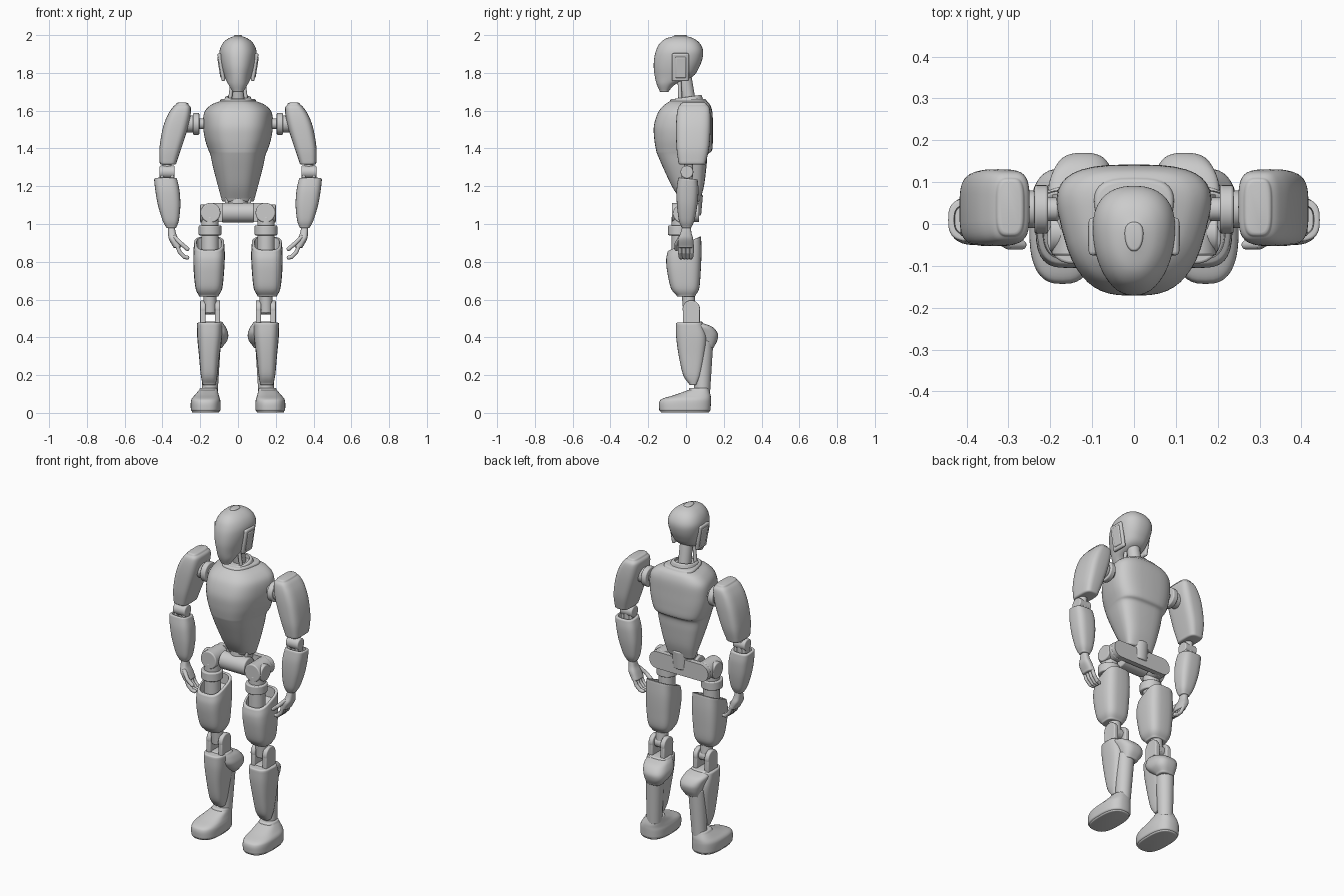
import bpy, bmesh
from math import sin, cos, pi, radians, copysign
from mathutils import Vector, Matrix

default_cube = bpy.data.objects.get("Cube")
if default_cube:
    bpy.data.objects.remove(default_cube, do_unlink=True)

grey = bpy.data.materials.new("light_grey")
grey.use_nodes = True
colour = (0.6, 0.6, 0.6, 1)
grey.diffuse_color = colour
grey.node_tree.nodes["Principled BSDF"].inputs["Base Color"].default_value = colour


def finish(name, bm, mirror=True, bevel=0):
    """Turn a bmesh in world coordinates into a shaded, optionally mirrored object."""
    bmesh.ops.recalc_face_normals(bm, faces=bm.faces)
    mesh = bpy.data.meshes.new(name)
    bm.to_mesh(mesh)
    bm.free()
    mesh.materials.append(grey)
    obj = bpy.data.objects.new(name, mesh)
    bpy.context.collection.objects.link(obj)
    bpy.ops.object.select_all(action='DESELECT')
    obj.select_set(True)
    bpy.context.view_layer.objects.active = obj
    bpy.ops.object.shade_smooth_by_angle(angle=radians(40))
    if bevel:
        mod = obj.modifiers.new("rounded_edges", 'BEVEL')
        mod.width, mod.segments = bevel, 3
        mod.limit_method, mod.angle_limit = 'ANGLE', radians(40)
    if mirror:
        obj.modifiers.new("other_side", 'MIRROR')
    return obj


def spline(a, b, c, d, t):
    """Smooth interpolation from b to c."""
    return b + t * ((c - a) / 2 + t * (a - 2.5 * b + 2 * c - d / 2 + t * (3 * (b - c) + d - a) / 2))


def loft(name, sections, power=2.8, taper=0, rounding=.012, hollow=0, mirror=True, sides=40, steps=5):
    """Skin rounded sections (z, x0, x1, y0, y1, tilt); taper narrows the front."""
    keys = [tuple(s) + (0,) * (6 - len(s)) for s in sections]
    padded = [keys[0]] + keys + [keys[-1]]
    rows = []
    for i in range(len(keys) - 1):
        for k in range(steps):
            rows.append([spline(*values, k / steps) for values in zip(*padded[i:i + 4])])
    rows.append(list(keys[-1]))

    def shrunk(row, amount, rise):
        z, x0, x1, y0, y1, tilt = row
        return [z + rise, x0 + amount, x1 - amount, y0 + amount, y1 - amount, tilt]

    def lip(row, direction):
        angles = [radians(a) for a in (30, 60, 90)]
        return [shrunk(row, rounding * (1 - cos(a)), direction * rounding * sin(a)) for a in angles]

    top = lip(rows[-1], 1)
    if hollow:
        top += [shrunk(top[-1], .008, 0), shrunk(top[-1], .01, -hollow)]
    rows = lip(rows[0], -1)[::-1] + rows + top
    bm = bmesh.new()
    rings = []
    for z, x0, x1, y0, y1, tilt in rows:
        ring = []
        for k in range(sides):
            c, s = cos(2 * pi * k / sides), sin(2 * pi * k / sides)
            u, v = (copysign(abs(w) ** (2 / power), w) for w in (c, s))
            x = (x0 + x1) / 2 + (x1 - x0) / 2 * u * (1 - taper * (1 - v) / 2)
            dy = (y1 - y0) / 2 * v
            ring.append(bm.verts.new((x, (y0 + y1) / 2 + dy, z + tilt * dy)))
        rings.append(ring)
    for low, high in zip(rings, rings[1:]):
        for k in range(sides):
            n = (k + 1) % sides
            bm.faces.new((low[k], low[n], high[n], high[k]))
    bm.faces.new(rings[0])
    bm.faces.new(rings[-1])
    return finish(name, bm, mirror)


def centred(rows):
    return [(z, -w, w, y0, y1) for z, w, y0, y1 in rows]


def rod(name, start, end, radius, end_radius=None, mirror=True, bevel=.006):
    """Cylinder or cone between two points."""
    a, b = Vector(start), Vector(end)
    turn = (b - a).to_track_quat('Z', 'Y').to_matrix().to_4x4()
    bm = bmesh.new()
    bmesh.ops.create_cone(bm, cap_ends=True, segments=28, radius1=radius, radius2=end_radius or radius,
                          depth=(b - a).length, matrix=Matrix.Translation((a + b) / 2) @ turn)
    return finish(name, bm, mirror, bevel)


def box(name, place, size, bevel, tilt=0, mirror=True):
    bm = bmesh.new()
    shape = Matrix.Translation(place) @ Matrix.Rotation(tilt, 4, 'Y') @ Matrix.Diagonal((*size, 1))
    bmesh.ops.create_cube(bm, size=1, matrix=shape)
    return finish(name, bm, mirror, bevel)


def finger(name, points, radius):
    """Chain of rods with ball knuckles."""
    for a, b in zip(points, points[1:]):
        rod(name + "_bone", a, b, radius, bevel=0)
    for p in points:
        bm = bmesh.new()
        bmesh.ops.create_uvsphere(bm, u_segments=14, v_segments=8, radius=radius, matrix=Matrix.Translation(p))
        finish(name + "_knuckle", bm)


# Head, ear panels and neck
loft("head", centred([(1.705, .035, -.14, -.09), (1.74, .058, -.155, -.055), (1.78, .08, -.165, .035),
                      (1.83, .098, -.171, .07), (1.88, .109, -.168, .088), (1.92, .109, -.158, .09),
                      (1.955, .092, -.14, .074), (1.98, .062, -.11, .045), (1.994, .025, -.065, .005)]),
     power=2.3, taper=.25, rounding=.006, mirror=False)
box("ear_panel", (.088, -.03, 1.83), (.02, .09, .15), .009, radians(9))
box("ear_inset", (.092, -.028, 1.83), (.02, .06, .115), .008, radians(9))
rod("neck", (0, .02, 1.62), (0, -.01, 1.80), .036, mirror=False)
rod("neck_piston", (.045, -.03, 1.64), (.028, -.035, 1.77), .01)
loft("collar", [(1.63, -.09, .09, -.085, .095, .15), (1.665, -.07, .07, -.07, .085, .15)],
     power=2.2, rounding=.008, hollow=.02, mirror=False)

# Torso: chest over a narrower waist
loft("torso", centred([(1.13, .1, -.03, .075), (1.2, .122, -.075, .095), (1.3, .152, -.122, .108),
                       (1.365, .168, -.15, .115), (1.39, .18, -.158, .138), (1.45, .202, -.168, .142),
                       (1.52, .213, -.17, .142), (1.59, .206, -.148, .14), (1.63, .165, -.115, .128),
                       (1.65, .11, -.085, .11)]),
     power=3, taper=.38, mirror=False)
rod("waist_column", (0, .02, 1.05), (0, .03, 1.16), .06, mirror=False)
box("waist_bracket", (.06, .02, 1.115), (.02, .07, .05), .006)

# Pelvis: cross tube, back plate with round ends, hip joints
rod("pelvis_tube", (-.085, -.015, 1.06), (.085, -.015, 1.06), .052, mirror=False)
box("pelvis_plate", (0, .055, 1.06), (.39, .03, .1), 0, mirror=False)
plate = bpy.context.object
bm = bmesh.new()
bm.from_mesh(plate.data)
ends = [e for e in bm.edges if abs(e.verts[0].co.y - e.verts[1].co.y) > .01]
bmesh.ops.bevel(bm, geom=ends, offset=.049, segments=10, profile=.5, affect='EDGES')
bm.to_mesh(plate.data)
bm.free()
rod("hip_motor", (.145, -.075, 1.06), (.145, .045, 1.06), .052)
rod("hip_side_cap", (.15, -.02, 1.055), (.2, -.02, 1.055), .048)
rod("hip_post", (.148, -.03, .84), (.148, -.03, 1.04), .046)
rod("hip_band", (.148, -.035, .94), (.148, -.035, .992), .06)

# Legs
loft("thigh", [(.622, .1, .21, -.05, .05), (.66, .08, .228, -.08, .07), (.75, .07, .238, -.1, .078),
               (.83, .066, .24, -.105, .082, .2), (.89, .07, .236, -.098, .08, .45)],
     power=3.2, taper=.1, rounding=.006, hollow=.06)
rod("knee_link", (.148, .02, .53), (.148, .01, .64), .034)
rod("knee_axle", (.095, .025, .55), (.2, .025, .55), .03)
for x in (.108, .186):
    rod("knee_cheek_round", (x - .014, .028, .55), (x + .014, .028, .55), .046)
    box("knee_cheek", (x, .028, .5), (.028, .09, .1), .006)
loft("shin", [(.155, .115, .19, .015, .06), (.2, .106, .2, -.015, .08), (.3, .094, .21, -.038, .1),
              (.4, .08, .22, -.052, .11), (.47, .078, .222, -.054, .09)],
     power=3, taper=.15, rounding=.008)
loft("calf_pad", [(.352, .08, .175, .07, .15), (.385, .056, .185, .03, .166), (.42, .052, .195, 0, .168),
                  (.455, .065, .205, -.01, .14), (.475, .08, .2, -.01, .09)], rounding=.008)
rod("calf_post", (.15, .085, .1), (.14, .095, .38), .042, .05)
loft("foot", [(.018, .092, .25, -.142, .13), (.055, .092, .25, -.142, .132), (.075, .096, .245, -.125, .132),
              (.095, .102, .228, -.06, .13), (.122, .108, .205, .015, .122)], power=2.7, rounding=.01)
loft("sole", [(.007, .098, .244, -.135, .124), (.016, .098, .244, -.135, .124)], power=2.7, rounding=.006)

# Shoulders and upper arms
rod("shoulder_shaft", (.18, .035, 1.53), (.3, .035, 1.53), .028)
rod("shoulder_disc", (.205, .035, 1.53), (.238, .035, 1.53), .058)
rod("shoulder_hub", (.235, .035, 1.53), (.29, .035, 1.53), .045)
loft("upper_arm", [(1.325, .325, .415, -.04, .105), (1.4, .3, .416, -.05, .122), (1.5, .268, .4, -.053, .13),
                   (1.57, .252, .376, -.05, .13), (1.615, .25, .348, -.042, .124), (1.632, .262, .33, -.03, .11)],
     power=3.6, rounding=.01)

# Elbows and forearms
rod("elbow_pin", (.335, .005, 1.275), (.415, .005, 1.275), .034)
rod("elbow_post", (.375, .01, 1.2), (.375, .015, 1.34), .024)
for x in (.348, .402):
    box("elbow_cheek", (x, .005, 1.24), (.018, .056, .1), .005)
loft("forearm", [(.985, .325, .382, -.025, .03), (1.02, .313, .4, -.038, .045), (1.1, .305, .424, -.048, .06),
                 (1.18, .31, .438, -.05, .066), (1.235, .322, .444, -.042, .062, -.1)],
     power=3, rounding=.006, hollow=.03)

# Hands, fingers curling inwards
loft("palm", [(.882, .3, .345, -.042, .04), (.92, .315, .366, -.042, .038), (.95, .328, .37, -.03, .03),
              (.985, .335, .37, -.02, .024)], rounding=.008)
for y in (-.032, -.011, .01, .031):
    finger("finger", [(.325, y, .89), (.308, y, .85), (.285, y * .9, .826), (.268, y * .8, .822)], .0105)
finger("thumb", [(.335, -.03, .93), (.3, -.05, .895), (.268, -.05, .868)], .011)
